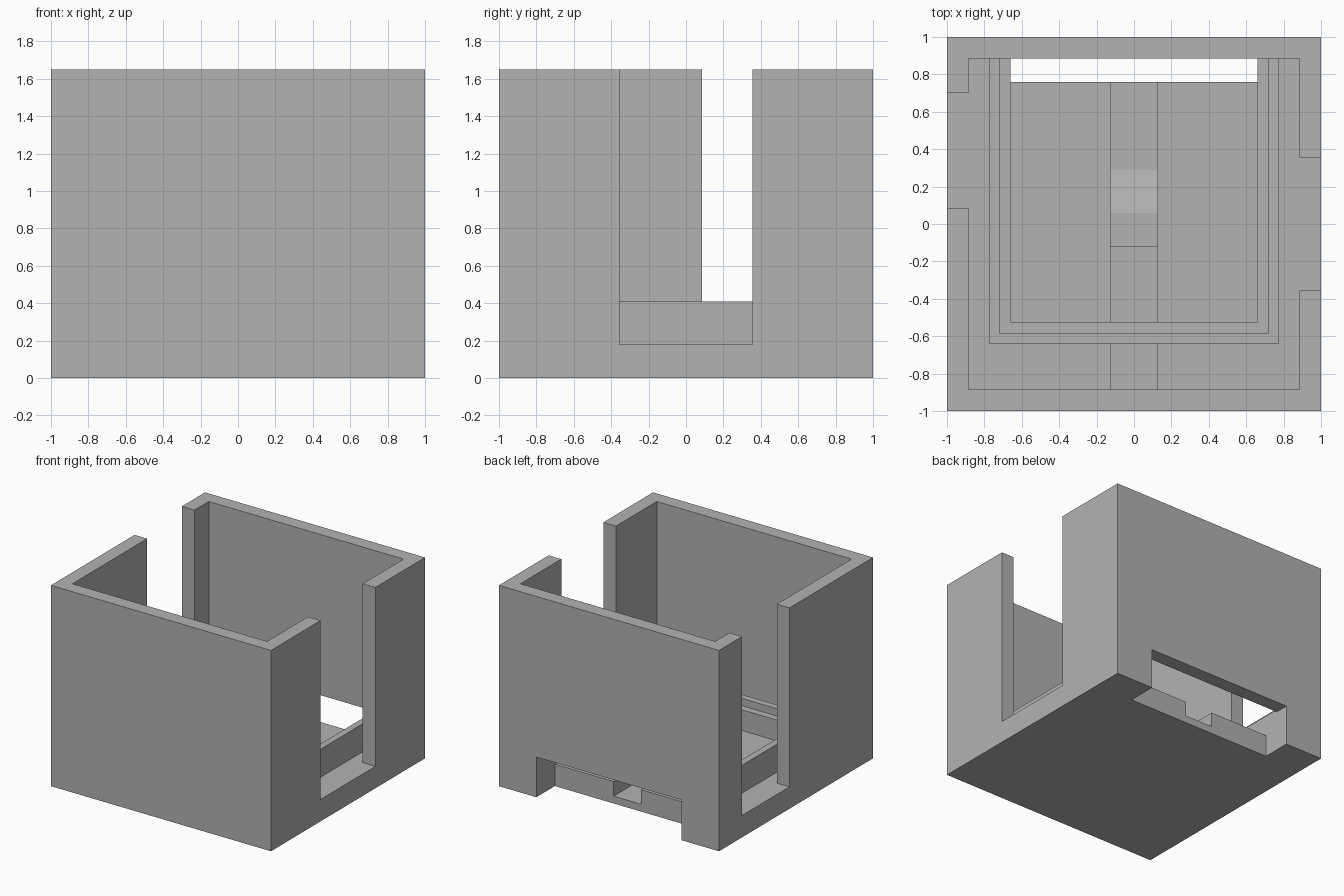
import bpy, bmesh, math

cube = bpy.data.objects.get("Cube")
if cube:
    bpy.data.objects.remove(cube, do_unlink=True)

grey = bpy.data.materials.new("plain_grey")
grey.use_nodes = True
colour = (0.448, 0.448, 0.448, 1)
grey.diffuse_color = colour
grey.node_tree.nodes["Principled BSDF"].inputs["Base Color"].default_value = colour


def prism(name, x0, x1, profile):
    """Extrude a (y, z) profile along x."""
    bm = bmesh.new()
    face = bm.faces.new([bm.verts.new((x0, y, z)) for y, z in profile])
    moved = bmesh.ops.extrude_face_region(bm, geom=[face])["geom"]
    verts = [v for v in moved if isinstance(v, bmesh.types.BMVert)]
    bmesh.ops.translate(bm, verts=verts, vec=(x1 - x0, 0, 0))
    bmesh.ops.recalc_face_normals(bm, faces=bm.faces)
    mesh = bpy.data.meshes.new(name)
    bm.to_mesh(mesh)
    bm.free()
    mesh.materials.append(grey)
    ob = bpy.data.objects.new(name, mesh)
    bpy.context.collection.objects.link(ob)
    return ob


def box(name, x0, x1, y0, y1, z0, z1):
    return prism(name, x0, x1, [(y0, z0), (y1, z0), (y1, z1), (y0, z1)])


def carve(ob, cutters):
    """Subtract the cutters, bake the result and tidy flat faces."""
    for cutter in cutters:
        mod = ob.modifiers.new("cut", "BOOLEAN")
        mod.operation = "DIFFERENCE"
        mod.solver = "EXACT"
        mod.object = cutter
        cutter.hide_render = True
    bpy.context.view_layer.update()
    baked = ob.evaluated_get(bpy.context.evaluated_depsgraph_get())
    bm = bmesh.new()
    bm.from_mesh(baked.to_mesh())
    baked.to_mesh_clear()
    ob.modifiers.clear()
    bmesh.ops.remove_doubles(bm, verts=bm.verts, dist=0.0001)
    bmesh.ops.dissolve_limit(bm, angle_limit=math.radians(1), verts=bm.verts, edges=bm.edges)
    bm.to_mesh(ob.data)
    bm.free()
    for cutter in cutters:
        bpy.data.objects.remove(cutter, do_unlink=True)


top, floor, wall = 1.65, 0.18, 0.885
over = top + 0.2
opening = 0.66
rim, ledge = 0.41, 0.35

# Outer case: open box with two side slots, rear notch and a cable channel
case = box("case", -1, 1, -1, 1, 0, top)
channel = [(-wall, 0.06), (-0.12, 0.06), (-0.12, 0.12), (0.06, 0.12),
           (0.29, 0.06), (0.82, 0.06), (0.82, 0.3), (-wall, 0.3)]
carve(case, [
    box("cavity", -wall, wall, -wall, wall, floor, over),
    box("left_slot", 0.8, 1.2, -0.355, 0.355, floor, over),
    box("right_slot", -1.2, -0.8, 0.085, 0.70, floor, over),
    box("rear_notch", -opening, opening, 0.76, 1.2, -0.2, 0.33),
    prism("cable_channel", -0.125, 0.125, channel),
])

# Inner frame: three-sided wall with a rebated ledge, open at the back
frame = box("inner_frame", -0.775, 0.775, -0.64, wall, floor, rim)
carve(frame, [
    box("frame_hollow", -opening, opening, -0.525, 1.2, 0, over),
    box("frame_rebate", -0.72, 0.72, -0.585, 1.2, ledge, over),
])
